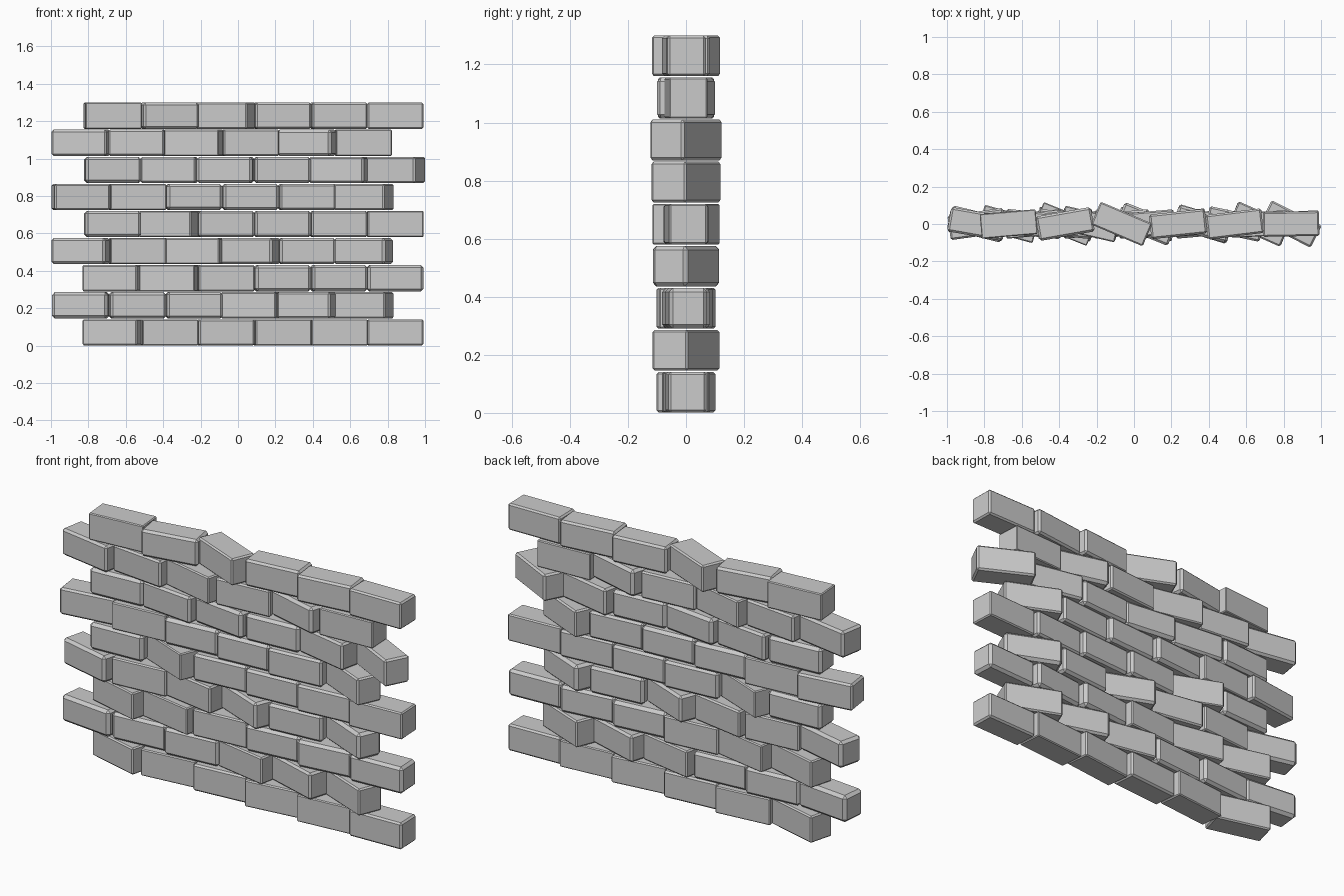
import bpy, bmesh, random
from math import radians
from mathutils import Matrix

if "Cube" in bpy.data.objects:
    bpy.data.objects.remove(bpy.data.objects["Cube"])

random.seed(4)
LENGTH, DEPTH, HEIGHT = 0.30, 0.132, 0.14
PITCH_X, PITCH_Z = 0.302, 0.1448

# Twist of each brick about z in degrees, bottom course first
TWIST = [
    [-15, 6, 5, 7, 5, 2],
    [-6, 5, 5, -11, -17, -22],
    [-15, -11, 5, 6, 7, 3],
    [-14, 5, -10, -22, 5, -23],
    [3, -22, 5, 4, 5, 3],
    [8, 5, 5, 4, 5, -24],
    [4, -6, -7, 4, -12, -27],
    [-10, -6, -13, 5, -15, 3],
    [5, 10, -23, 6, 7, 1],
]


def brick(name, x, z, angle, chamfer):
    """One chamfered block, twisted about its own vertical axis."""
    bm = bmesh.new()
    bmesh.ops.create_cube(bm, size=1)
    bmesh.ops.scale(bm, vec=(LENGTH, DEPTH, HEIGHT), verts=bm.verts)
    bmesh.ops.bevel(bm, geom=bm.edges[:], offset=chamfer, segments=1,
                    profile=0.5, affect='EDGES')
    bmesh.ops.transform(bm, verts=bm.verts, matrix=Matrix.Translation((x, 0, z))
                        @ Matrix.Rotation(radians(angle), 4, 'Z'))
    mesh = bpy.data.meshes.new(name)
    bm.to_mesh(mesh)
    bm.free()
    obj = bpy.data.objects.new(name, mesh)
    bpy.context.collection.objects.link(obj)


# Nine courses in running bond: alternate courses shift by half a brick
for row, angles in enumerate(TWIST):
    shift = 0.085 if row % 2 == 0 else -0.085
    for i, angle in enumerate(angles):
        brick(f"brick_course{row + 1}_{i + 1}",
              (i - 2.5) * PITCH_X + shift,
              HEIGHT / 2 + 0.001 + row * PITCH_Z,
              angle, random.uniform(0.004, 0.016))
